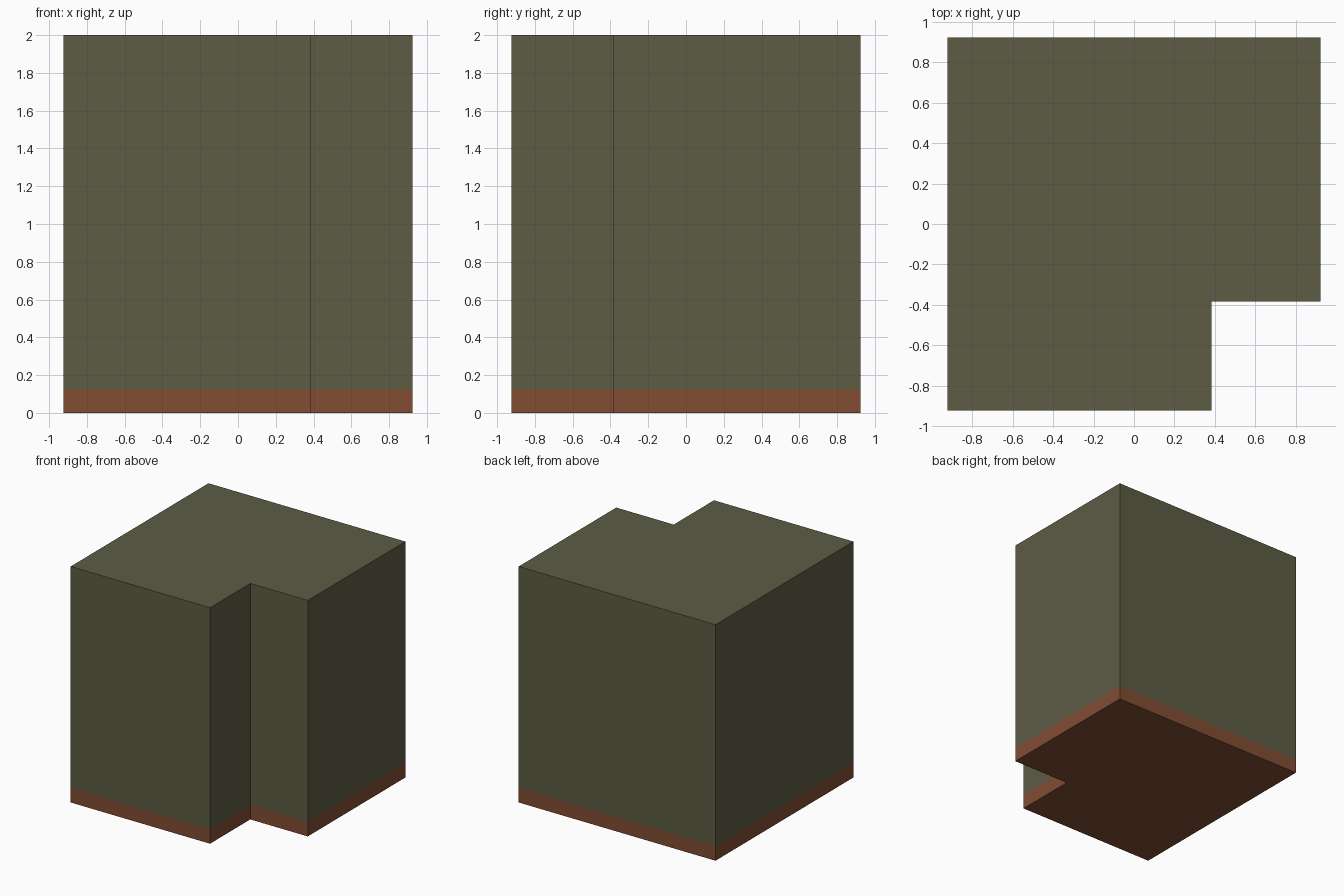
import bpy, bmesh

if "Cube" in bpy.data.objects:
    bpy.data.objects.remove(bpy.data.objects["Cube"])

H, BAND = 2.0, 0.124      # full height, height of the base band
R, N = 0.923, 0.384       # half width, notch corner


def material(name, rgb):
    m = bpy.data.materials.new(name)
    m.diffuse_color = (*rgb, 1.0)
    m.use_nodes = True
    m.node_tree.nodes["Principled BSDF"].inputs["Base Color"].default_value = m.diffuse_color
    return m


# L-shaped footprint, counter-clockwise, notch at front right
outline = [(-R, -R), (N, -R), (N, -N), (R, -N), (R, R), (-R, R)]

# Block: footprint extruded up in two steps (base band, then wall)
bm = bmesh.new()
bottom = bm.faces.new([bm.verts.new((x, y, 0)) for x, y in reversed(outline)])
lower = [bm.verts.new((x, y, BAND)) for x, y in outline]
upper = [bm.verts.new((x, y, H)) for x, y in outline]
bm.faces.new(upper)
base = list(reversed(bottom.verts[:]))
for ring_a, ring_b in ((base, lower), (lower, upper)):
    for i in range(len(outline)):
        j = (i + 1) % len(outline)
        bm.faces.new((ring_a[i], ring_a[j], ring_b[j], ring_b[i]))
bmesh.ops.recalc_face_normals(bm, faces=bm.faces[:])

# Brown base band and underside, olive above
for f in bm.faces:
    f.material_index = 1 if f.calc_center_median().z < BAND else 0

mesh = bpy.data.meshes.new("corner_block")
bm.to_mesh(mesh)
bm.free()
mesh.materials.append(material("olive_green", (0.109, 0.107, 0.060)))
mesh.materials.append(material("rust_brown", (0.220, 0.074, 0.034)))
bpy.context.collection.objects.link(bpy.data.objects.new("corner_block", mesh))
